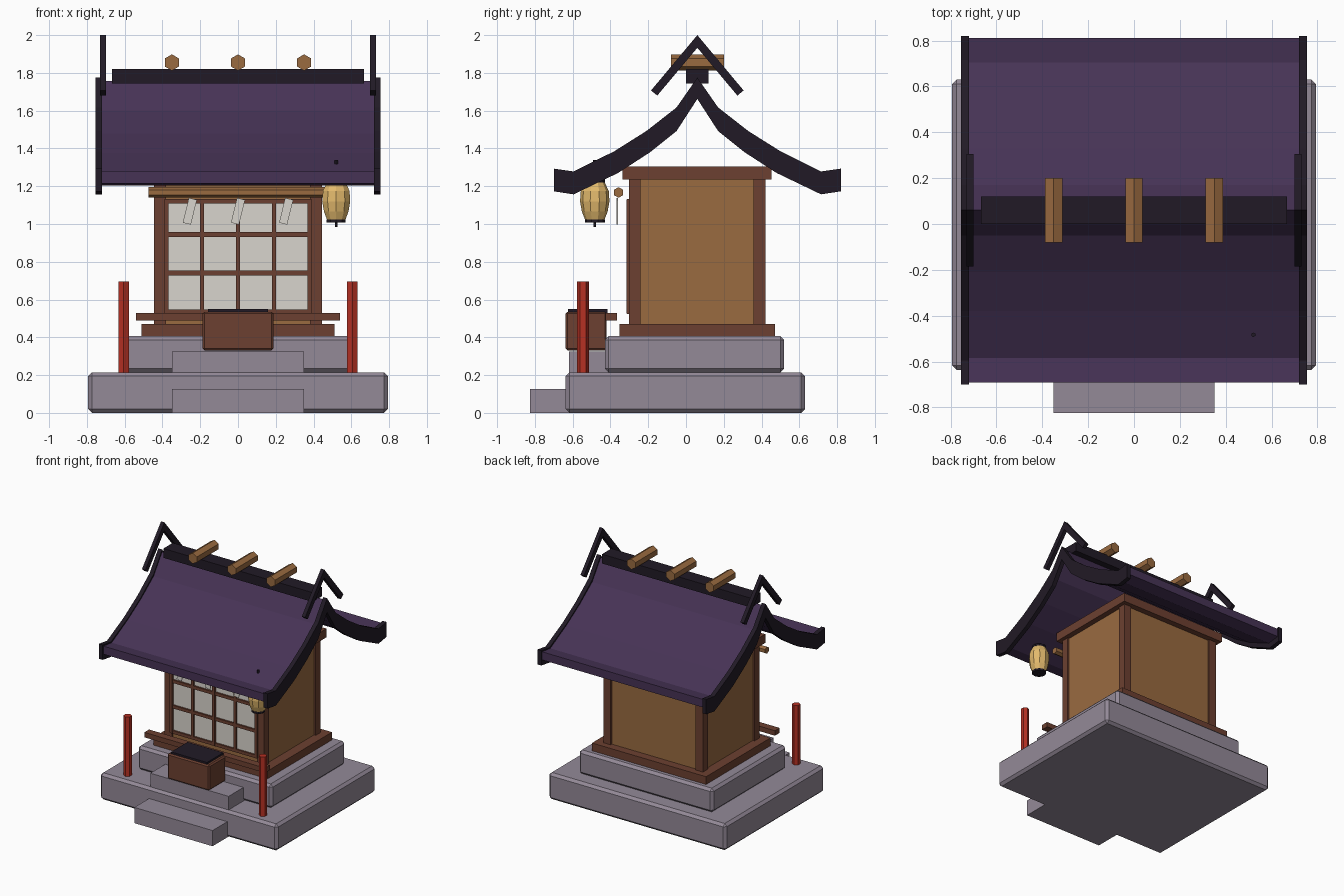
import bpy, bmesh, math
from mathutils import Matrix, Vector

if "Cube" in bpy.data.objects:
    bpy.data.objects.remove(bpy.data.objects["Cube"])


def mat(name, rgb):
    m = bpy.data.materials.new(name)
    m.diffuse_color = [(c / 255) ** 2.2 for c in rgb] + [1]
    m.use_nodes = True
    m.node_tree.nodes["Principled BSDF"].inputs["Base Color"].default_value = m.diffuse_color
    return m


STONE = mat("stone", (146, 136, 150))
BROWN = mat("dark_wood", (108, 66, 52))
WOOD = mat("light_wood", (152, 106, 66))
ROOF = mat("roof_purple", (72, 54, 86))
DARK = mat("dark_trim", (38, 32, 42))
RED = mat("red_paint", (180, 52, 40))
PAPER = mat("paper", (216, 212, 204))
GLOW = mat("lantern_paper", (226, 184, 108))


def finish(name, bm, material):
    bmesh.ops.recalc_face_normals(bm, faces=bm.faces[:])
    me = bpy.data.meshes.new(name)
    bm.to_mesh(me)
    bm.free()
    me.materials.append(material)
    ob = bpy.data.objects.new(name, me)
    bpy.context.collection.objects.link(ob)
    return ob


def box(name, x, y, z, material, bevel=0, turn=0):
    """Box from (min, max) ranges; turn spins it about its own y axis."""
    bm = bmesh.new()
    bmesh.ops.create_cube(bm, size=1)
    size = [r[1] - r[0] for r in (x, y, z)]
    bmesh.ops.scale(bm, vec=size, verts=bm.verts)
    if bevel:
        bmesh.ops.bevel(bm, geom=bm.edges[:], offset=bevel, segments=1, affect='EDGES')
    ob = finish(name, bm, material)
    ob.location = [(r[0] + r[1]) / 2 for r in (x, y, z)]
    ob.rotation_euler.y = turn
    return ob


def prism(name, pts, axis, a, b, material):
    """Extrude a 2D outline along an axis from a to b."""
    def place(u, v, t):
        return {'x': (t, u, v), 'y': (u, t, v), 'z': (u, v, t)}[axis]
    bm = bmesh.new()
    lo = [bm.verts.new(place(u, v, a)) for u, v in pts]
    hi = [bm.verts.new(place(u, v, b)) for u, v in pts]
    bm.faces.new(lo)
    bm.faces.new(hi)
    n = len(pts)
    for i in range(n):
        j = (i + 1) % n
        bm.faces.new((lo[i], lo[j], hi[j], hi[i]))
    return finish(name, bm, material)


def ngon(u, v, r, n=6):
    return [(u + r * math.sin(2 * math.pi * i / n), v + r * math.cos(2 * math.pi * i / n))
            for i in range(n)]


def both_slopes(top, bottom, cy=0.06):
    """Closed outline from half profiles (ridge first), mirrored about the ridge."""
    up = [(cy - d, z) for d, z in reversed(top)] + [(cy + d, z) for d, z in top[1:]]
    low = [(cy + d, z) for d, z in reversed(bottom)] + [(cy - d, z) for d, z in bottom[1:]]
    return up + low


# Stone plinth and steps
box("stone_base", (-.793, .793), (-.637, .63), (0, .215), STONE, .02)
box("stone_platform", (-.6, .6), (-.43, .52), (.215, .407), STONE, .02)
box("lower_step", (-.35, .35), (-.825, -.6), (0, .127), STONE)
box("upper_step", (-.35, .35), (-.62, -.4), (.215, .325), STONE)

# Hall body
box("sill", (-.51, .51), (-.352, .472), (.407, .47), BROWN)
box("walls", (-.43, .43), (-.29, .405), (.47, 1.24), WOOD)
box("top_beam", (-.475, .475), (-.335, .453), (1.235, 1.305), BROWN)
for s in (-1, 1):
    for y in (-.3025, .3575):
        box("corner_post", tuple(sorted((s * .38, s * .445))), (y, y + .0625), (.47, 1.235), BROWN)

# Paper screen with lattice
box("screen_paper", (-.375, .375), (-.298, -.285), (.535, 1.12), PAPER)
for i in range(5):
    x = (i - 2) * .19
    box("lattice_upright", (x - .011, x + .011), (-.315, -.285), (.525, 1.13), BROWN)
for z in (.535, .74, .945, 1.12):
    box("lattice_rail", (-.385, .385), (-.312, -.285), (z - .0125, z + .0125), BROWN)
box("front_rail", (-.54, .54), (-.425, -.365), (.49, .53), BROWN)

# Hanging rod with paper streamers
prism("streamer_rod", ngon(-.357, 1.167, .028), 'x', -.475, .475, WOOD)
for x in (-.255, 0, .255):
    box("paper_streamer", (x - .022, x + .022), (-.367, -.361), (1.0, 1.135), PAPER, turn=.24)

# Offering box
box("offering_box", (-.187, .187), (-.637, -.42), (.33, .535), BROWN, .01)
box("offering_box_lid", (-.16, .16), (-.625, -.415), (.52, .55), DARK)

# Red posts
for s in (-1, 1):
    prism("red_post", ngon(s * .605, -.545, .031), 'z', .215, .695, RED)

# Curved roof and gable boards
top = [(0, 1.758), (.11, 1.6), (.27, 1.48), (.44, 1.375), (.645, 1.268), (.75, 1.28)]
low = [(0, 1.68), (.09, 1.54), (.25, 1.415), (.42, 1.31), (.645, 1.203), (.75, 1.215)]
prism("roof", both_slopes(top, low), 'x', -.725, .725, ROOF)
top = [(0, 1.775), (.11, 1.617), (.27, 1.492), (.44, 1.385), (.655, 1.278), (.76, 1.293)]
low = [(0, 1.662), (.11, 1.492), (.25, 1.38), (.42, 1.27), (.655, 1.157), (.76, 1.173)]
chigi = [(0, 2.0), (.245, 1.707), (.212, 1.68), (0, 1.933)]
for s in (-1, 1):
    prism("gable_board", both_slopes(top, low), 'x', s * .72, s * .755, DARK)
    prism("ridge_fork", both_slopes(chigi[:2], [chigi[3], chigi[2]]), 'x', s * .7, s * .73, DARK)

# Ridge beam and logs
box("ridge_beam", (-.667, .667), (0, .12), (1.745, 1.82), DARK)
for x in (-.35, 0, .35):
    prism("ridge_log", ngon(x, 1.855, .043), 'y', -.08, .2, WOOD)

# Lantern
bm = bmesh.new()
rings = []
for z, r in ((1.02, .05), (1.065, .068), (1.12, .078), (1.175, .074), (1.225, .05)):
    rings.append([bm.verts.new((u, v, z)) for u, v in ngon(.52, -.483, r, 10)])
for a, b in zip(rings, rings[1:]):
    for i in range(10):
        j = (i + 1) % 10
        bm.faces.new((a[i], a[j], b[j], b[i]))
bm.faces.new(rings[0])
bm.faces.new(rings[-1])
finish("lantern", bm, GLOW)
for name, r, a, b in (("lantern_bottom_cap", .053, 1.008, 1.024), ("lantern_top_cap", .053, 1.22, 1.237),
                      ("lantern_tassel", .007, .985, 1.01), ("lantern_cord", .01, 1.235, 1.34)):
    prism(name, ngon(.52, -.483, r, 10 if r > .02 else 6), 'z', a, b, DARK)
